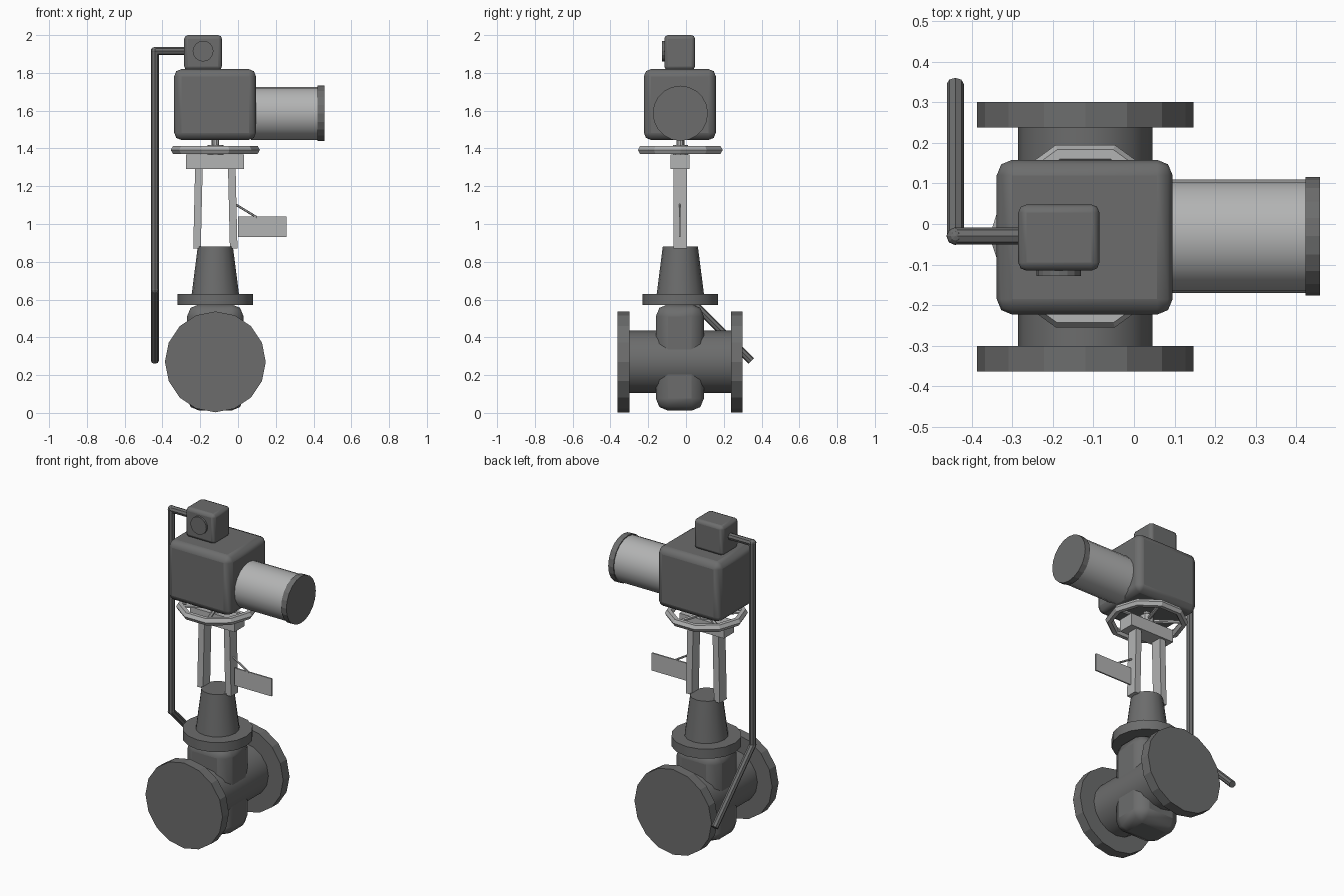
import bpy, bmesh, math
from mathutils import Vector

if "Cube" in bpy.data.objects:
    bpy.data.objects.remove(bpy.data.objects["Cube"])

CX, CY = -0.12, -0.03   # valve axis


def material(name, v):
    m = bpy.data.materials.new(name)
    m.diffuse_color = (v, v * 1.01, v * 1.01, 1)
    m.use_nodes = True
    m.node_tree.nodes["Principled BSDF"].inputs["Base Color"].default_value = m.diffuse_color
    return m


DARK = material("dark grey iron", 0.15)
LIGHT = material("light grey steel", 0.45)


def finish(name, bm, mat, smooth=None):
    bmesh.ops.recalc_face_normals(bm, faces=bm.faces)
    me = bpy.data.meshes.new(name)
    bm.to_mesh(me)
    bm.free()
    ob = bpy.data.objects.new(name, me)
    bpy.context.collection.objects.link(ob)
    me.materials.append(mat)
    if smooth:
        bpy.ops.object.select_all(action='DESELECT')
        ob.select_set(True)
        bpy.context.view_layer.objects.active = ob
        bpy.ops.object.shade_smooth_by_angle(angle=math.radians(smooth))
    return ob


def box(name, lo, hi, mat, bevel=0):
    bm = bmesh.new()
    bmesh.ops.create_cube(bm, size=1)
    for v in bm.verts:
        v.co = Vector([lo[i] + (v.co[i] + 0.5) * (hi[i] - lo[i]) for i in range(3)])
    ob = finish(name, bm, mat, 60 if bevel else None)
    if bevel:
        b = ob.modifiers.new("bevel", 'BEVEL')
        b.width, b.segments, b.limit_method = bevel, 2, 'NONE'
        w = ob.modifiers.new("weighted", 'WEIGHTED_NORMAL')
        w.keep_sharp = True
    return ob


def rod(name, a, b, r1, mat, r2=None, sides=16, smooth=None):
    """Cylinder or cone between two points, a corner of the polygon on the axes."""
    a, b = Vector(a), Vector(b)
    r2 = r1 if r2 is None else r2
    d = (b - a).normalized()
    u = Vector((0, 0, 1)) if abs(d.z) < 0.9 else Vector((1, 0, 0))
    u = (u - d * u.dot(d)).normalized()
    w = d.cross(u)
    bm = bmesh.new()
    rings = []
    for c, r in ((a, r1), (b, r2)):
        rings.append([bm.verts.new(c + r * (u * math.cos(t) + w * math.sin(t)))
                      for t in (2 * math.pi * i / sides for i in range(sides))])
        bm.faces.new(rings[-1])
    for i in range(sides):
        j = (i + 1) % sides
        bm.faces.new((rings[0][i], rings[0][j], rings[1][j], rings[1][i]))
    return finish(name, bm, mat, smooth)


# Valve body, pipe and end flanges
box("valve_body", (-0.27, -0.16, 0.012), (0.03, 0.095, 0.575), DARK, 0.065)
rod("pipe", (CX, -0.32, 0.27), (CX, 0.26, 0.27), 0.165, DARK, smooth=30)
rod("front_pipe_flange", (CX, -0.363, 0.27), (CX, -0.3, 0.27), 0.267, DARK)
rod("back_pipe_flange", (CX, 0.237, 0.27), (CX, 0.3, 0.27), 0.267, DARK)

# Bonnet
rod("bonnet_flange", (CX, CY, 0.57), (CX, CY, 0.63), 0.2, DARK, smooth=30)
rod("bonnet_cone", (CX, CY, 0.63), (CX, CY, 0.88), 0.125, DARK, 0.093, smooth=30)

# Yoke: two slightly leaning legs and a crosshead
for side, label in ((-1, "left"), (1, "right")):
    leg = box(label + "_yoke_leg", (-0.02, -0.065, 0.87), (0.02, 0.005, 1.30), LIGHT)
    for v in leg.data.vertices:
        v.co.x += CX + side * (0.097 if v.co.z < 1 else 0.087)
box("yoke_crosshead", (-0.275, -0.083, 1.29), (0.033, 0.018, 1.367), LIGHT)

# Sign plate and its brace
box("tag_plate", (0.0, -0.037, 0.93), (0.257, -0.028, 1.04), LIGHT)
rod("tag_brace", (-0.015, -0.033, 1.105), (0.1, -0.033, 1.035), 0.006, LIGHT, sides=6)

# Handwheel: ten-sided rim, hub, spokes and stem
bm = bmesh.new()
N, M, ZW = 10, 6, 1.392
rim = [[bm.verts.new((CX + (0.212 + 0.024 * math.cos(p)) * math.cos(t),
                      CY + (0.212 + 0.024 * math.cos(p)) * math.sin(t),
                      ZW + 0.024 * math.sin(p)))
        for p in (2 * math.pi * k / M for k in range(M))]
       for t in (2 * math.pi * i / N for i in range(N))]
for i in range(N):
    for k in range(M):
        i2, k2 = (i + 1) % N, (k + 1) % M
        bm.faces.new((rim[i][k], rim[i2][k], rim[i2][k2], rim[i][k2]))
finish("handwheel_rim", bm, LIGHT)
rod("handwheel_hub", (CX, CY, 1.365), (CX, CY, 1.418), 0.042, LIGHT, sides=10)
for i in range(5):
    t = 2 * math.pi * i / 5
    rod("handwheel_spoke_%d" % (i + 1), (CX, CY, ZW),
        (CX + 0.21 * math.cos(t), CY + 0.21 * math.sin(t), ZW), 0.011, LIGHT, sides=6)
rod("stem", (CX, CY, 1.36), (CX, CY, 1.46), 0.02, LIGHT, sides=10)

# Actuator housing and motor
box("actuator_housing", (-0.338, -0.223, 1.445), (0.095, 0.158, 1.82), DARK, 0.038)
rod("motor_barrel", (0.07, CY, 1.586), (0.43, CY, 1.586), 0.14, LIGHT, sides=20, smooth=30)
rod("motor_end_cap", (0.422, CY, 1.586), (0.458, CY, 1.586), 0.146, DARK, sides=20)

# Control box with round front cover
box("control_box", (-0.285, -0.115, 1.815), (-0.085, 0.048, 2.0), DARK, 0.02)
rod("control_cover", (-0.185, -0.128, 1.915), (-0.185, -0.11, 1.915), 0.055, DARK)

# Conduit running down beside the valve, with rounded elbows
path = [(-0.27, CY, 1.915), (-0.44, CY, 1.915), (-0.44, CY, 0.65), (-0.44, 0.345, 0.275)]
for i in range(3):
    rod("conduit_%d" % (i + 1), path[i], path[i + 1], 0.021, DARK, sides=8)
for i in (1, 2):
    bm = bmesh.new()
    bmesh.ops.create_uvsphere(bm, u_segments=8, v_segments=6, radius=0.022)
    bmesh.ops.translate(bm, verts=bm.verts, vec=path[i])
    finish("conduit_elbow_%d" % i, bm, DARK)
